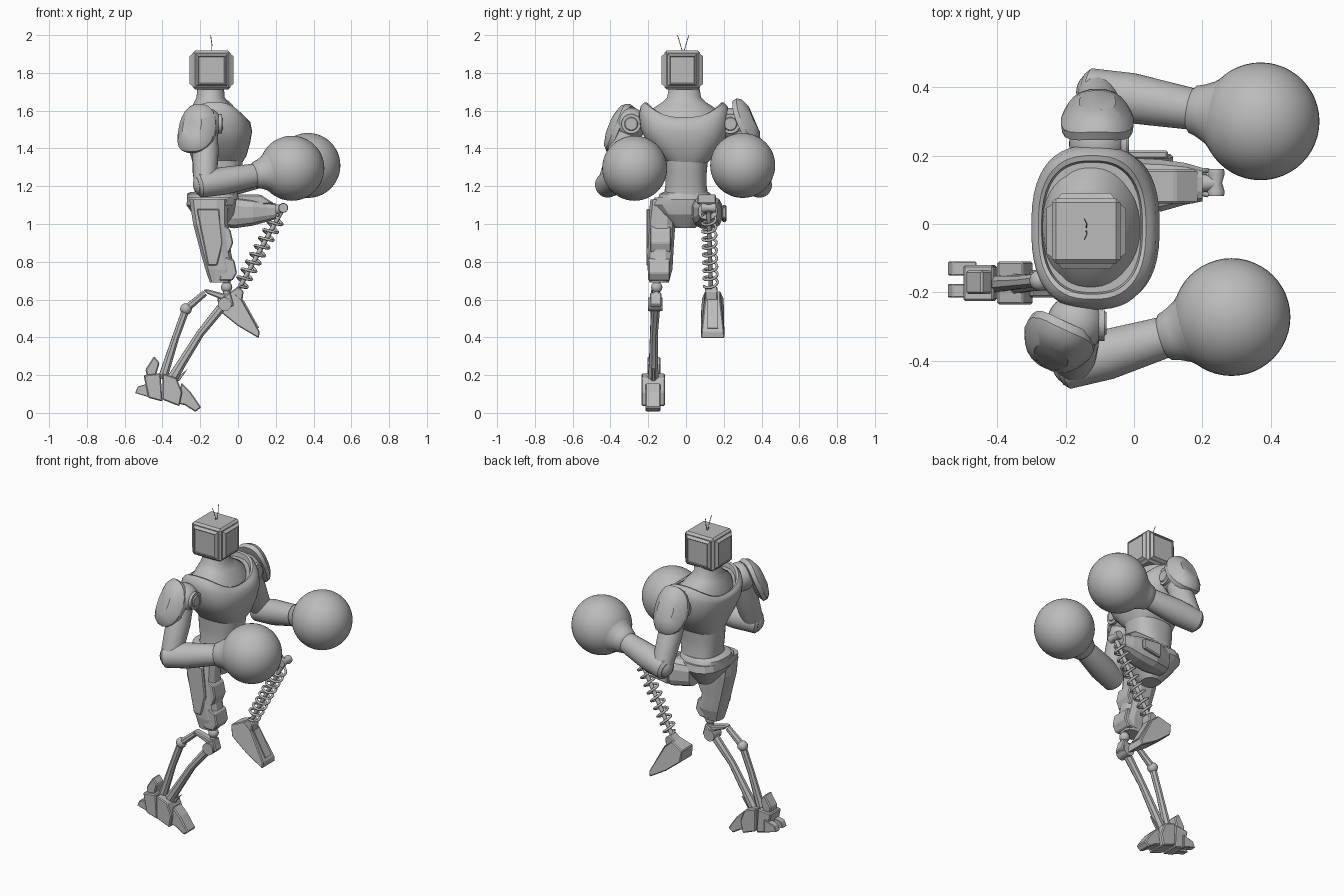
import bpy, bmesh, math
from mathutils import Vector, Matrix, Euler

if "Cube" in bpy.data.objects:
    bpy.data.objects.remove(bpy.data.objects["Cube"])

grey = bpy.data.materials.new("plain_grey")
grey.use_nodes = True
grey.diffuse_color = (0.5, 0.5, 0.5, 1)
grey.node_tree.nodes["Principled BSDF"].inputs["Base Color"].default_value = (0.5, 0.5, 0.5, 1)


def finish(name, bm, smooth=40, bevel=0):
    """Turn a bmesh into a named, shaded object."""
    bmesh.ops.recalc_face_normals(bm, faces=bm.faces)
    me = bpy.data.meshes.new(name)
    bm.to_mesh(me)
    bm.free()
    me.materials.append(grey)
    ob = bpy.data.objects.new(name, me)
    bpy.context.collection.objects.link(ob)
    if bevel:
        mod = ob.modifiers.new("bevel", "BEVEL")
        mod.width, mod.segments = bevel, 1
    if smooth:
        bpy.ops.object.select_all(action="DESELECT")
        ob.select_set(True)
        bpy.context.view_layer.objects.active = ob
        bpy.ops.object.shade_smooth_by_angle(angle=math.radians(smooth))
    return ob


def skin(name, rings, smooth=40, bevel=0):
    """Bridge a list of point rings and cap both ends."""
    bm = bmesh.new()
    rows = [[bm.verts.new(p) for p in ring] for ring in rings]
    n = len(rows[0])
    for a, b in zip(rows, rows[1:]):
        for i in range(n):
            bm.faces.new((a[i], a[(i + 1) % n], b[(i + 1) % n], b[i]))
    bm.faces.new(rows[0][::-1])
    bm.faces.new(rows[-1])
    return finish(name, bm, smooth, bevel)


def spow(v, p):
    return math.copysign(abs(v) ** p, v)


def loft(name, sections, n=40, square=0.8, axis="z", smooth=40):
    """Sections are (level, a0, a1, b0, b1[, dip]) stacked along an axis."""
    rings = []
    for level, a0, a1, b0, b1, *dip in sections:
        ring = []
        for i in range(n):
            t = math.tau * (i + 0.5) / n
            c, s = math.cos(t), math.sin(t)
            a = (a0 + a1) / 2 + (a1 - a0) / 2 * spow(c, square)
            b = (b0 + b1) / 2 + (b1 - b0) / 2 * spow(s, square)
            h = level - (dip[0] * c * c if dip else 0)
            ring.append((a, b, h) if axis == "z" else (h, a, b))
        rings.append(ring)
    return skin(name, rings, smooth)


def limb(name, pts, radii, n=24, smooth=40):
    """Round or faceted tube through points with changing radius."""
    pts = [Vector(p) for p in pts]
    rings = []
    for i, (p, r) in enumerate(zip(pts, radii)):
        d = pts[min(i + 1, len(pts) - 1)] - pts[max(i - 1, 0)]
        q = d.to_track_quat("Z", "Y")
        rings.append([p + q @ Vector((r * math.cos(t), r * math.sin(t), 0))
                      for t in (math.tau * (k + 0.5) / n for k in range(n))])
    return skin(name, rings, smooth)


def prism(name, outline, y0, y1, bevel=0.006):
    """Side outline in x and z, extruded along y."""
    return skin(name, [[(x, y, z) for x, z in outline] for y in (y0, y1)], 0, bevel)


def ball(name, centre, r, n=32):
    bm = bmesh.new()
    bmesh.ops.create_uvsphere(bm, u_segments=n, v_segments=n // 2, radius=r,
                              matrix=Matrix.Translation(centre))
    return finish(name, bm, 60)


def wire(name, pts, r):
    """Thin bent wire, made from a bevelled curve."""
    cu = bpy.data.curves.new(name, "CURVE")
    cu.dimensions, cu.bevel_depth, cu.bevel_resolution = "3D", r, 1
    cu.use_fill_caps = True
    sp = cu.splines.new("POLY")
    sp.points.add(len(pts) - 1)
    for point, p in zip(sp.points, pts):
        point.co = (*p, 1)
    cu.materials.append(grey)
    ob = bpy.data.objects.new(name, cu)
    bpy.context.collection.objects.link(ob)
    bpy.ops.object.select_all(action="DESELECT")
    ob.select_set(True)
    bpy.context.view_layer.objects.active = ob
    bpy.ops.object.convert(target="MESH")


# Box head with a raised panel on each side, the screen on +x
bm = bmesh.new()
bmesh.ops.create_cube(bm, size=1, matrix=Matrix.Translation((-0.14, -0.02, 1.815))
                      @ Matrix.Diagonal((0.2, 0.19, 0.205, 1)))
bmesh.ops.bevel(bm, geom=bm.edges[:], offset=0.012, segments=1, affect="EDGES")
bm.normal_update()
sides = [f for f in bm.faces if abs(f.normal.z) < 0.1 and f.calc_area() > 0.02]
bmesh.ops.inset_individual(bm, faces=sides, thickness=0.008, depth=0)
bmesh.ops.inset_individual(bm, faces=sides, thickness=0.016, depth=0.016)
bmesh.ops.inset_individual(bm, faces=sides, thickness=0.006, depth=-0.004)
finish("box_head", bm, 0)
for side, y in (("left", 0.015), ("right", -0.045)):
    wire(side + "_antenna", [(-0.14, -0.015, 1.9), (-0.138, (y - 0.015) / 2, 1.95), (-0.145, y, 2.0)], 0.002)

# Torso: abdomen, chest shell with scooped collar, neck
loft("abdomen", [(1.14, -0.23, 0, -0.12, 0.12), (1.2, -0.23, 0, -0.11, 0.11),
                 (1.27, -0.24, 0.02, -0.11, 0.11), (1.38, -0.24, 0.03, -0.12, 0.12)])
loft("chest", [(1.32, -0.24, 0.02, -0.1, 0.11), (1.36, -0.25, 0.045, -0.14, 0.15),
               (1.43, -0.275, 0.065, -0.205, 0.2), (1.5, -0.295, 0.075, -0.24, 0.225, 0.01),
               (1.58, -0.3, 0.065, -0.25, 0.23, 0.04), (1.625, -0.295, 0.05, -0.24, 0.22, 0.07),
               (1.645, -0.28, 0.035, -0.22, 0.2, 0.08), (1.642, -0.27, 0.025, -0.205, 0.185, 0.08),
               (1.615, -0.265, 0.02, -0.2, 0.18, 0.08)], 48, 0.78)
loft("neck", [(1.56, -0.27, 0.02, -0.2, 0.18, 0.03), (1.61, -0.265, 0.01, -0.18, 0.16, 0.04),
              (1.645, -0.24, -0.04, -0.125, 0.105, 0.015), (1.67, -0.22, -0.07, -0.1, 0.08),
              (1.73, -0.215, -0.075, -0.09, 0.07)], 40, 0.95)

# Hips
loft("waist_belt", [(1.13, -0.27, 0.005, -0.15, 0.14), (1.16, -0.27, 0, -0.14, 0.13),
                    (1.17, -0.25, -0.01, -0.12, 0.12)], 24)
loft("pelvis", [(1.14, -0.27, -0.005, -0.17, 0.15), (1.1, -0.275, -0.01, -0.19, 0.16),
                (1.05, -0.24, -0.02, -0.14, 0.12), (0.98, -0.18, -0.07, -0.06, 0.05)], 16, smooth=20)

# Arms: shoulder joint, upper arm, forearm with flared cuff, round glove
arms = {
    "right": dict(s=(-0.17, -0.29, 1.53), e=(-0.175, -0.41, 1.21), c=(0.285, -0.272, 1.295),
                  pad=(-0.225, -0.35, 1.505), yaw=-25, out=-1),
    "left": dict(s=(-0.105, 0.235, 1.53), e=(-0.105, 0.385, 1.21), c=(0.37, 0.3, 1.31),
                 pad=(-0.107, 0.315, 1.535), yaw=0, out=1)}
for side, a in arms.items():
    s, e, c = (Vector(a[k]) for k in "sec")
    ball(side + "_shoulder", s, 0.085)
    limb(side + "_shoulder_disc", [s + Vector((x, 0, 0)) for x in (0, 0.084, 0.084, 0.09)],
         [0.052, 0.052, 0.036, 0.032])
    limb(side + "_upper_arm", [s, s.lerp(e, 0.45), s.lerp(e, 0.8), e], [0.06, 0.07, 0.064, 0.06])
    ball(side + "_elbow", e, 0.064)
    f = (c - e).normalized()
    reach = (c - e).length
    limb(side + "_forearm", [e - f * 0.045, e - f * 0.03, e + f * 0.1, e.lerp(c, 0.55), c - f * 0.19],
         [0.05, 0.066, 0.074, 0.062, 0.058])
    limb(side + "_glove_cuff", [c - f * d for d in (0.215, 0.205, 0.18, 0.15, 0.11)],
         [0.058, 0.07, 0.078, 0.093, 0.128])
    ball(side + "_glove", c, 0.172, 48)
    # Shield-shaped shoulder pad, tilted outward at the bottom
    turn = (Matrix.Translation(a["pad"]) @ Euler((0, 0, math.radians(a["yaw"]))).to_matrix().to_4x4()
            @ Euler((a["out"] * math.radians(24), 0, 0)).to_matrix().to_4x4())
    rings = []
    for depth, k in ((-0.02, 0.8), (-0.015, 0.97), (0.012, 1), (0.035, 0.86), (0.052, 0.5)):
        ring = []
        for i in range(20):
            t = math.tau * (i + 0.5) / 20
            x, z = 0.107 * k * spow(math.cos(t), 0.8), 0.14 * k * spow(math.sin(t), 0.9)
            curve = depth - 2.5 * x * x
            ring.append(turn @ Vector((x, a["out"] * curve, z)))
        rings.append(ring)
    skin(side + "_shoulder_pad", rings, 30)

# Standing right leg: faceted thigh, plates and knee
loft("right_thigh", [(1.13, -0.26, -0.05, -0.19, -0.05), (1.0, -0.24, -0.05, -0.205, -0.055),
                     (0.85, -0.2, -0.035, -0.205, -0.065), (0.76, -0.175, -0.015, -0.205, -0.07),
                     (0.69, -0.15, -0.04, -0.195, -0.09)], 12, 0.7, smooth=0)
prism("thigh_front_plate", [(-0.08, 1.0), (-0.04, 0.97), (-0.025, 0.9), (-0.045, 0.85), (-0.1, 0.86)], -0.19, -0.08)
prism("knee_guard", [(-0.08, 0.83), (-0.02, 0.81), (-0.005, 0.74), (-0.03, 0.7), (-0.1, 0.7)], -0.2, -0.085)
prism("thigh_side_plate", [(-0.22, 1.08), (-0.1, 1.08), (-0.08, 0.9), (-0.11, 0.78), (-0.16, 0.78)], -0.21, -0.19)
ball("right_knee_ball", (-0.06, -0.155, 0.665), 0.03, 16)
limb("right_knee_stem", [(-0.06, -0.155, 0.7), (-0.06, -0.16, 0.58)], [0.02, 0.02], 12)
limb("right_knee_hinge", [(-0.07, -0.2, 0.575), (-0.07, -0.125, 0.575)], [0.036, 0.036], 16)
prism("knee_socket", [(-0.1, 0.6), (-0.04, 0.64), (-0.02, 0.57), (-0.07, 0.54)], -0.19, -0.13)
prism("knee_link", [(-0.185, 0.65), (-0.165, 0.655), (-0.05, 0.625), (-0.06, 0.59), (-0.16, 0.63)], -0.185, -0.14)

# Twin rods of the right shin
rear = [(-0.175, -0.165, 0.635), (-0.275, -0.165, 0.55), (-0.33, -0.17, 0.4), (-0.4, -0.175, 0.18)]
limb("rear_shin_rod", rear, [0.018, 0.022, 0.02, 0.026], 8, 20)
ball("rear_shin_joint", rear[1], 0.031, 16)
limb("front_shin_rod", [(-0.07, -0.16, 0.58), (-0.2, -0.17, 0.42), (-0.3, -0.172, 0.26), (-0.36, -0.175, 0.16)],
     [0.026, 0.022, 0.026, 0.032], 8, 20)

# Segmented right foot
prism("foot_toe", [(-0.3, 0.16), (-0.25, 0.11), (-0.195, 0.03), (-0.225, 0.005), (-0.28, 0.04), (-0.32, 0.05)],
      -0.215, -0.135)
prism("foot_middle", [(-0.4, 0.21), (-0.325, 0.185), (-0.295, 0.11), (-0.31, 0.035), (-0.4, 0.07)], -0.235, -0.11)
prism("foot_rear", [(-0.5, 0.2), (-0.41, 0.21), (-0.4, 0.06), (-0.475, 0.08)], -0.225, -0.12)
prism("foot_heel", [(-0.49, 0.23), (-0.445, 0.3), (-0.415, 0.265), (-0.44, 0.18), (-0.48, 0.18)], -0.205, -0.135)
for y in (-0.215, -0.15):
    prism("heel_spike", [(-0.545, 0.105), (-0.53, 0.14), (-0.46, 0.16), (-0.46, 0.08)], y, y + 0.04, 0.003)
prism("foot_fin", [(-0.34, 0.17), (-0.265, 0.235), (-0.31, 0.17)], -0.18, -0.165, 0.002)

# Raised left leg: thigh along +x, plates, knee knob
loft("left_thigh", [(-0.13, 0.03, 0.16, 0.99, 1.14), (-0.02, 0.03, 0.195, 0.975, 1.15),
                    (0.08, 0.035, 0.19, 0.99, 1.135), (0.15, 0.055, 0.18, 1.01, 1.12),
                    (0.2, 0.065, 0.165, 1.025, 1.11)], 12, 0.7, "x", 0)
prism("left_thigh_top_plate", [(-0.02, 1.155), (0.12, 1.155), (0.19, 1.11), (0.1, 1.1), (-0.02, 1.1)], 0.06, 0.16)
prism("left_thigh_side_plate", [(-0.02, 1.1), (0.1, 1.09), (0.1, 1.03), (-0.02, 1.01)], 0.19, 0.215)
limb("left_knee_axle", [(0.18, 0.118, 1.07), (0.24, 0.12, 1.085)], [0.03, 0.022], 12)
limb("left_knee_knob", [(0.24, y, 1.085) for y in (0.082, 0.095, 0.12, 0.147, 0.16)],
     [0.024, 0.026, 0.018, 0.026, 0.024], 12)

# Spring shin wound around a thin rod
top, low = Vector((0.235, 0.12, 1.075)), Vector((0.0, 0.132, 0.65))
q = (low - top).to_track_quat("Z", "Y")
turns, steps = 9, 18
coil = []
for i in range(turns * steps + 1):
    t = math.tau * i / steps
    along = top.lerp(low, 0.07 + 0.88 * i / (turns * steps))
    coil.append(along + q @ Vector((0.036 * math.cos(t), 0.036 * math.sin(t), 0)))
wire("left_shin_spring", coil, 0.0075)
limb("left_shin_rod", [top, low], [0.012, 0.012], 10)

# Left boot: ankle block flaring into a long wedge
prism("left_ankle", [(-0.04, 0.64), (0.0, 0.67), (0.03, 0.645), (0.02, 0.57), (-0.06, 0.57)], 0.1, 0.168)
skin("left_boot", [[(x, 0.14 + s * w, z) for x, z, w in (
    (-0.11, 0.61, 0.055), (-0.03, 0.645, 0.04), (0.02, 0.6, 0.04), (0.115, 0.43, 0.058),
    (0.11, 0.395, 0.062), (0.0, 0.46, 0.06), (-0.1, 0.54, 0.06))] for s in (-1, 1.05)], 0, 0.005)
bm = bmesh.new()
bmesh.ops.create_cube(bm, size=1, matrix=Matrix.Translation((0.065, 0.142, 0.522))
                      @ Matrix.Rotation(math.radians(60.8), 4, "Y") @ Matrix.Diagonal((0.17, 0.055, 0.012, 1)))
finish("boot_panel", bm, 0)
